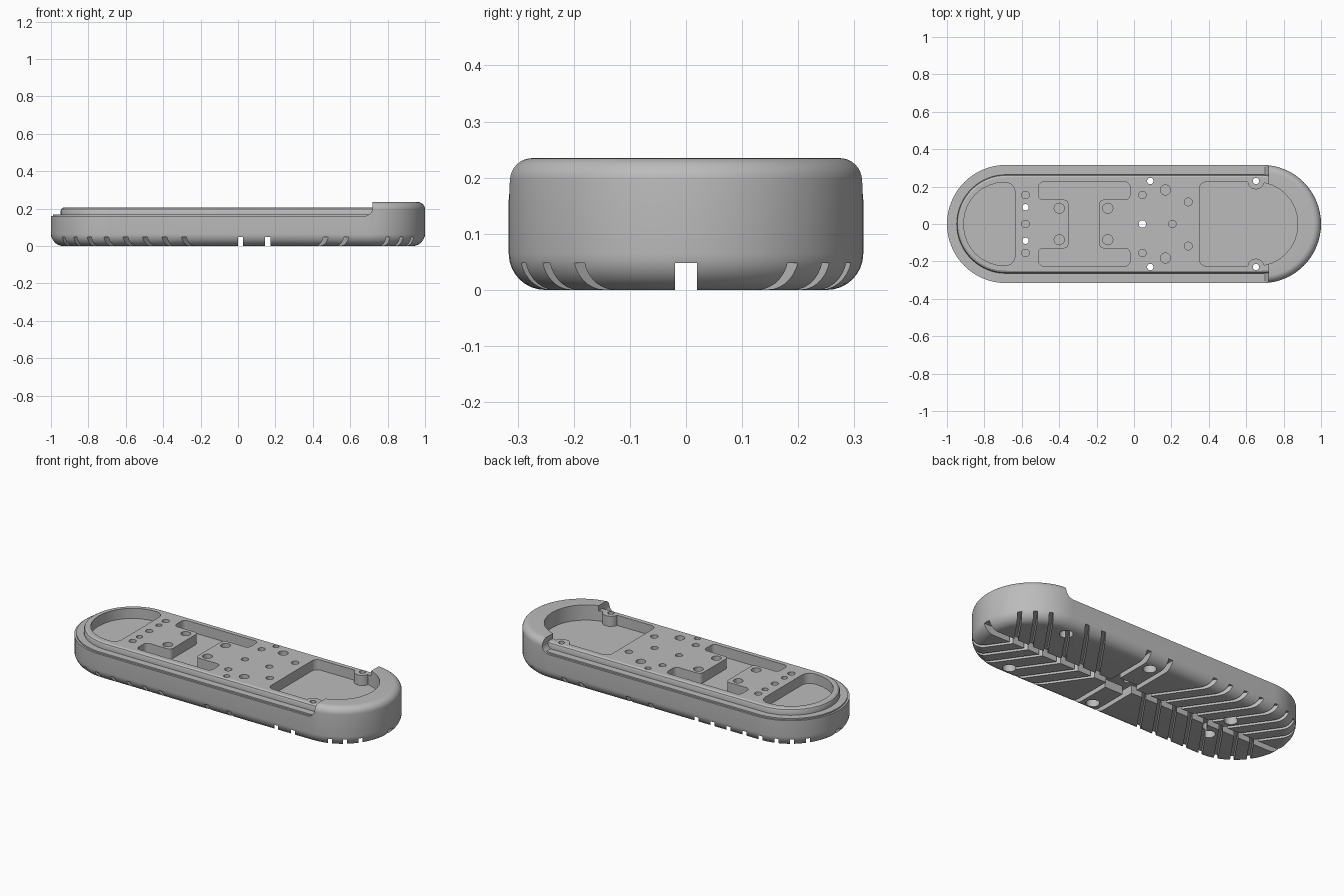
import bpy, bmesh, math
from mathutils import Vector

cube = bpy.data.objects.get("Cube")
if cube:
    bpy.data.objects.remove(cube, do_unlink=True)

grey = bpy.data.materials.new("plain_grey")
grey.use_nodes = True
grey.diffuse_color = (0.5, 0.5, 0.5, 1)
grey.node_tree.nodes["Principled BSDF"].inputs["Base Color"].default_value = (0.5, 0.5, 0.5, 1)

CENTRE = 0.684   # x of the end arc centres
GROOVE = 0.048   # depth of the underside grooves
FLOOR = 0.145    # pocket floor height


def loft(name, rings):
    """Closed solid through a list of equal-length point rings."""
    bm = bmesh.new()
    loops = [[bm.verts.new(p) for p in ring] for ring in rings]
    n = len(loops[0])
    for a, b in zip(loops, loops[1:]):
        for i in range(n):
            j = (i + 1) % n
            bm.faces.new((a[i], a[j], b[j], b[i]))
    bm.faces.new(loops[0][::-1])
    bm.faces.new(loops[-1])
    bmesh.ops.recalc_face_normals(bm, faces=bm.faces)
    mesh = bpy.data.meshes.new(name)
    bm.to_mesh(mesh)
    bm.free()
    mesh.materials.append(grey)
    ob = bpy.data.objects.new(name, mesh)
    bpy.context.collection.objects.link(ob)
    return ob


def prism(outline, z0, z1):
    return loft("cutter", [[(x, y, z) for x, y in outline] for z in (z0, z1)])


def stadium(r, z, steps=32):
    ring = []
    for side in (1, -1):
        for i in range(steps + 1):
            a = math.pi * (i / steps - 0.5)
            ring.append((side * (CENTRE + r * math.cos(a)), side * r * math.sin(a), z))
    return ring


def rounded(corners, steps=8):
    """Polygon outline with a fillet radius for each (x, y, r) corner."""
    out = []
    for i, (x, y, r) in enumerate(corners):
        p = Vector((x, y))
        a = (Vector(corners[i - 1][:2]) - p).normalized()
        b = (Vector(corners[(i + 1) % len(corners)][:2]) - p).normalized()
        half = a.angle(b) / 2
        mid = p + (a + b).normalized() * r / math.sin(half)
        start = p + a * r / math.tan(half) - mid
        end = p + b * r / math.tan(half) - mid
        sweep = start.angle(end)
        for k in range(steps + 1):
            t = sweep * k / steps
            q = mid + (start * math.sin(sweep - t) + end * math.sin(t)) / math.sin(sweep)
            out.append((q.x, q.y))
    return out


def circle(x, y, r, n=24):
    return [(x + r * math.cos(math.tau * i / n), y + r * math.sin(math.tau * i / n)) for i in range(n)]


def combine(ob, tool, operation="DIFFERENCE"):
    mod = ob.modifiers.new("combine", "BOOLEAN")
    mod.operation, mod.solver, mod.object = operation, "EXACT", tool
    bpy.context.view_layer.objects.active = ob
    bpy.ops.object.modifier_apply(modifier=mod.name)
    bpy.data.objects.remove(tool, do_unlink=True)


# Outer body, rounded below and above
quarter = [math.pi / 2 * i / 8 for i in range(9)]
profile = [(0.251 + 0.065 * math.sin(a), 0.065 - 0.065 * math.cos(a)) for a in quarter]
profile += [(0.276 + 0.04 * math.cos(a), 0.195 + 0.04 * math.sin(a)) for a in quarter]
body = loft("board_body", [stadium(r, z) for r, z in profile])

# Lower the body everywhere but the raised end cap
side = [(-2, 0.16), (0.675, 0.16)]
side += [(0.675 + 0.045 * math.sin(a), 0.205 - 0.045 * math.cos(a)) for a in quarter[1:]]
side += [(0.72, 0.3), (-2, 0.3)]
combine(body, loft("cutter", [[(x, y, z) for x, z in side] for y in (-1, 1)]))

# Stepped deck on top
steps = [(0.305, 0.1), (0.305, 0.168), (0.264, 0.168), (0.264, 0.19), (0.26, 0.199), (0.25, 0.205)]
combine(body, loft("deck", [stadium(r, z) for r, z in steps]), "UNION")

# Rounded end pocket
combine(body, prism(rounded([(-0.91, -0.222, 0.215), (-0.637, -0.222, 0.05),
                             (-0.637, 0.222, 0.05), (-0.91, 0.222, 0.215)]), FLOOR, 0.4))

# Large pocket reaching into the cap, with a screw boss on each side
pocket = prism(rounded([(0.35, -0.224, 0.035), (0.875, -0.224, 0.22),
                        (0.875, 0.224, 0.22), (0.35, 0.224, 0.035)]), FLOOR, 0.4)
for s in (1, -1):
    combine(pocket, prism(circle(0.652, s * 0.23, 0.045), 0, 0.5))
combine(body, pocket)

# Middle pocket shaped like a capital I lying on its side
half = [(-0.51, 0.224), (-0.51, 0.13), (-0.35, 0.13)]
other = [(-0.187, 0.13), (-0.022, 0.13), (-0.022, 0.224)]
mirrored = [(x, -y) for x, y in half], [(x, -y) for x, y in other]
outline = half + mirrored[0][::-1] + mirrored[1][::-1] + other
combine(body, prism(rounded([(x, y, 0.025) for x, y in outline]), FLOOR, 0.4))

# Blind holes in the deck
for x, y, r in ((-0.58, 0.155, 0.02), (-0.4, 0.084, 0.027), (-0.14, 0.084, 0.027),
                (0.045, 0.155, 0.02), (0.168, 0.182, 0.027), (0.29, 0.118, 0.021)):
    for s in (1, -1):
        combine(body, prism(circle(x, s * y, r), 0.135, 0.4))
for x in (-0.58, 0.205):
    combine(body, prism(circle(x, 0, 0.02), 0.135, 0.4))

# Chevron grooves below, opening towards each end
def chevron(v, lean, reach=0.4, w=0.013):
    x = v + lean * reach
    combine(body, prism([(v - w, 0), (x - w, reach), (x + w, reach),
                         (v + w, 0), (x + w, -reach), (x - w, -reach)], -0.05, GROOVE))


for i in range(8):
    chevron(-0.07 - 0.104 * i, -0.7)
for v in (0.25, 0.36, 0.6, 0.7, 0.8):
    chevron(v, 0.7)
chevron(0.48, 0.7, 0.23)

# Lengthwise channel, two cross channels and the central recess
def box(x, y, hx, hy):
    combine(body, prism([(x - hx, y - hy), (x + hx, y - hy), (x + hx, y + hy), (x - hx, y + hy)],
                        -0.05, GROOVE))


box(0, 0, 1.2, 0.02)
for x in (0.014, 0.159):
    box(x, 0, 0.014, 0.5)
combine(body, prism(rounded([(0.0, -0.06, 0.025), (0.173, -0.06, 0.025),
                             (0.173, 0.06, 0.025), (0.0, 0.06, 0.025)]), -0.05, GROOVE))

# Through holes, counterbored from below
for x, y in ((-0.58, 0.09), (0.087, 0.23), (0.652, 0.23)):
    for s in (1, -1):
        combine(body, prism(circle(x, s * y, 0.017), -0.05, 0.4))
        combine(body, prism(circle(x, s * y, 0.036), -0.05, 0.09))
combine(body, prism(circle(0.045, 0, 0.02), -0.05, 0.4))

# Smooth the curves, keep the edges sharp
bpy.ops.object.select_all(action="DESELECT")
body.select_set(True)
bpy.context.view_layer.objects.active = body
bpy.ops.object.shade_smooth_by_angle(angle=math.radians(30))
